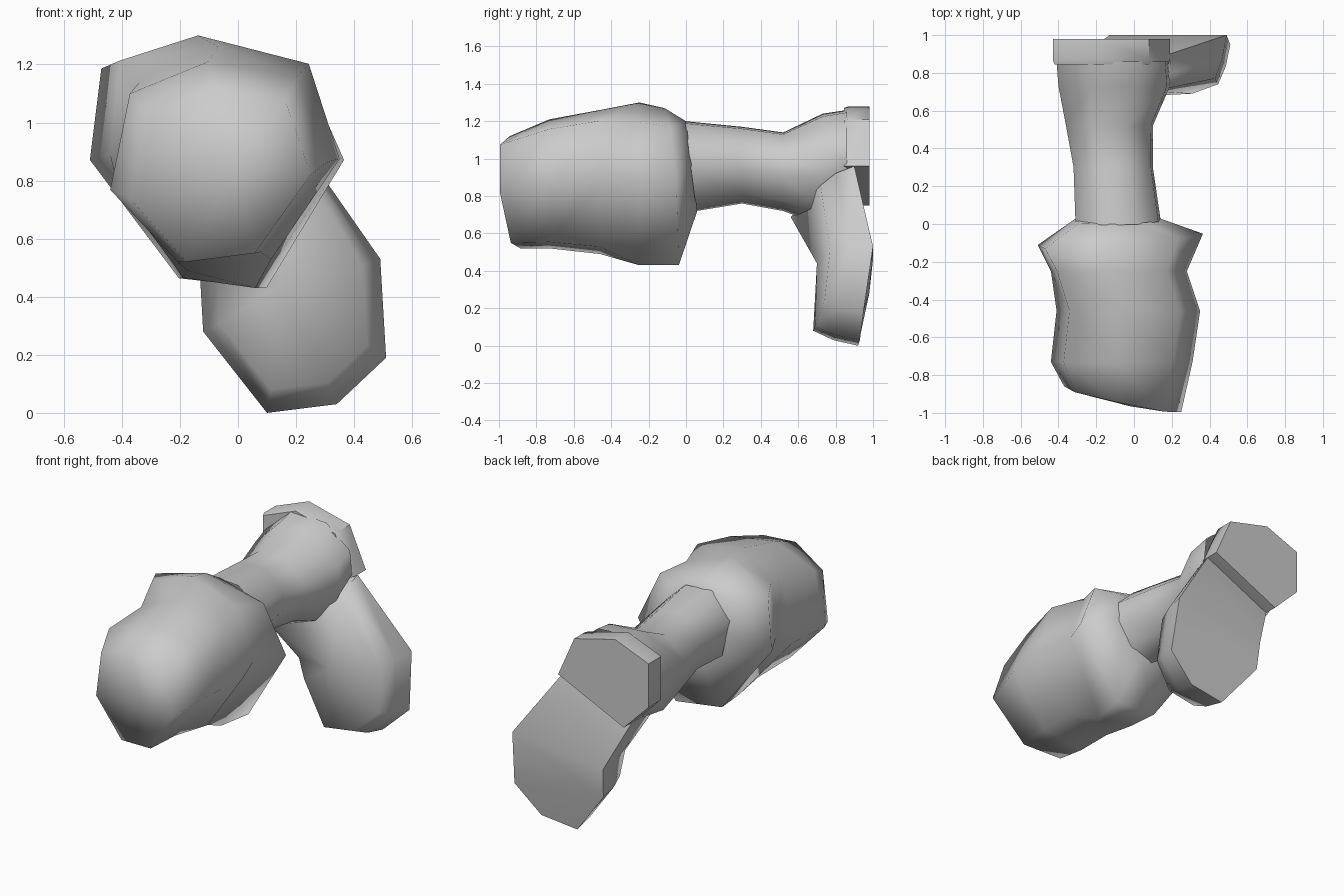
import bpy, bmesh, math

if "Cube" in bpy.data.objects:
    bpy.data.objects.remove(bpy.data.objects["Cube"])

# Irregular sections in the x-z plane, clockwise from the top
REAR = [(-.16, 1), (.70, .76), (1, .05), (.39, -1), (-.30, -.92), (-1, .05), (-.91, .80)]
FRONT = [(-.1, 1), (.72, .85), (1, 0), (.38, -.9), (-.38, -1), (-1, -.28), (-.82, .68)]
OCTAGON = [(-.4, 1), (.4, .95), (.95, .45), (1, -.1), (.65, -.75), (0, -1), (-.85, -.5), (-1, .4)]


def section_ring(section, y, x0, x1, z0, z1, tilt_x=0, tilt_z=0):
    """Section fitted to a bounding box, optionally tilted along y."""
    cx, cz, rx, rz = (x0 + x1) / 2, (z0 + z1) / 2, (x1 - x0) / 2, (z1 - z0) / 2
    return [(cx + u * rx, y + u * tilt_x + w * tilt_z, cz + w * rz) for u, w in section]


def strip_cap(bm, row):
    """Close a ring with a ladder of quads so that a bowed cap stays bowed."""
    lo, hi = 0, len(row) - 1
    while hi - lo >= 2:
        quad = [row[lo], row[lo + 1], row[hi - 1], row[hi]]
        bm.faces.new(list(dict.fromkeys(quad)))
        lo, hi = lo + 1, hi - 1


def loft(name, rings, angle, tip=None, start_cap=True, end_cap=True):
    """Skin a row of rings; close the ends with strips or run to a tip."""
    bm = bmesh.new()
    rows = [[bm.verts.new(p) for p in ring] for ring in rings]
    n = len(rows[0])
    for a, b in zip(rows, rows[1:]):
        for i in range(n):
            j = (i + 1) % n
            bm.faces.new((a[i], a[j], b[j], b[i]))
    if start_cap:
        strip_cap(bm, rows[0])
    if tip:
        t = bm.verts.new(tip)
        for i in range(n):
            bm.faces.new((rows[-1][i], rows[-1][(i + 1) % n], t))
    elif end_cap:
        strip_cap(bm, rows[-1])
    bmesh.ops.recalc_face_normals(bm, faces=bm.faces)
    mesh = bpy.data.meshes.new(name)
    bm.to_mesh(mesh)
    bm.free()
    ob = bpy.data.objects.new(name, mesh)
    bpy.context.collection.objects.link(ob)
    bpy.ops.object.select_all(action='DESELECT')
    ob.select_set(True)
    bpy.context.view_layer.objects.active = ob
    bpy.ops.object.shade_smooth_by_angle(angle=math.radians(angle))
    return ob


# Large front chamber, from its back shoulder to the blunt front
rear = [section_ring(REAR, *r) for r in [
    (.03, -.31, .14, .72, 1.20, 0, -.03),
    (-.08, -.51, .365, .43, 1.27, .03, -.03),
    (-.25, -.44, .28, .43, 1.30)]]
front = [section_ring(FRONT, *r) for r in [
    (-.46, -.41, .35, .49, 1.26),
    (-.73, -.44, .31, .52, 1.21),
    (-.93, -.37, .25, .52, 1.12, -.065, -.02)]]
loft("front_chamber", rear + front, 89, tip=(-.02, -.965, .84))

# Narrow passage leading back, flaring where the branch leaves
loft("passage", [section_ring(OCTAGON, *r) for r in [
    (.025, -.31, .14, .72, 1.20, 0, -.03),
    (.30, -.32, .10, .76, 1.17),
    (.52, -.36, .10, .72, 1.14),
    (.73, -.40, .19, .64, 1.24),
    (.86, -.41, .18, .74, 1.26)]], 75, start_cap=False, end_cap=False)

# Flat collar at the back end of the passage
COLLAR = [(.19, .96), (.08, 1.21), (-.20, 1.28), (-.43, 1.19), (-.43, .92), (-.26, .75)]
loft("rear_collar", [
    [(-.12 + (x + .12) * .97, .845, 1 + (z - 1) * .97) for x, z in COLLAR],
    [(x, .87, z) for x, z in COLLAR],
    [(x, .98, z) for x, z in COLLAR]], 50)

# Lower branch dropping to the right, with a bowed back face: x, back y, z, front y
OPENING = [(.19, .90, .96, .72), (.49, 1.0, .53, .77), (.51, .95, .19, .74),
           (.34, .93, .03, .69), (.10, .92, 0, .68), (-.12, .98, .28, .74),
           (-.13, 1.0, .46, .70), (-.26, .90, .75, .56)]


def branch_ring(scale, t):
    return [(.17 + (x - .17) * scale, back + (front - back) * t, .42 + (z - .42) * scale)
            for x, back, z, front in OPENING]


loft("lower_branch", [branch_ring(1, 0), branch_ring(.93, .55), branch_ring(.81, 1)],
     70, tip=(.14, .70, .44))
